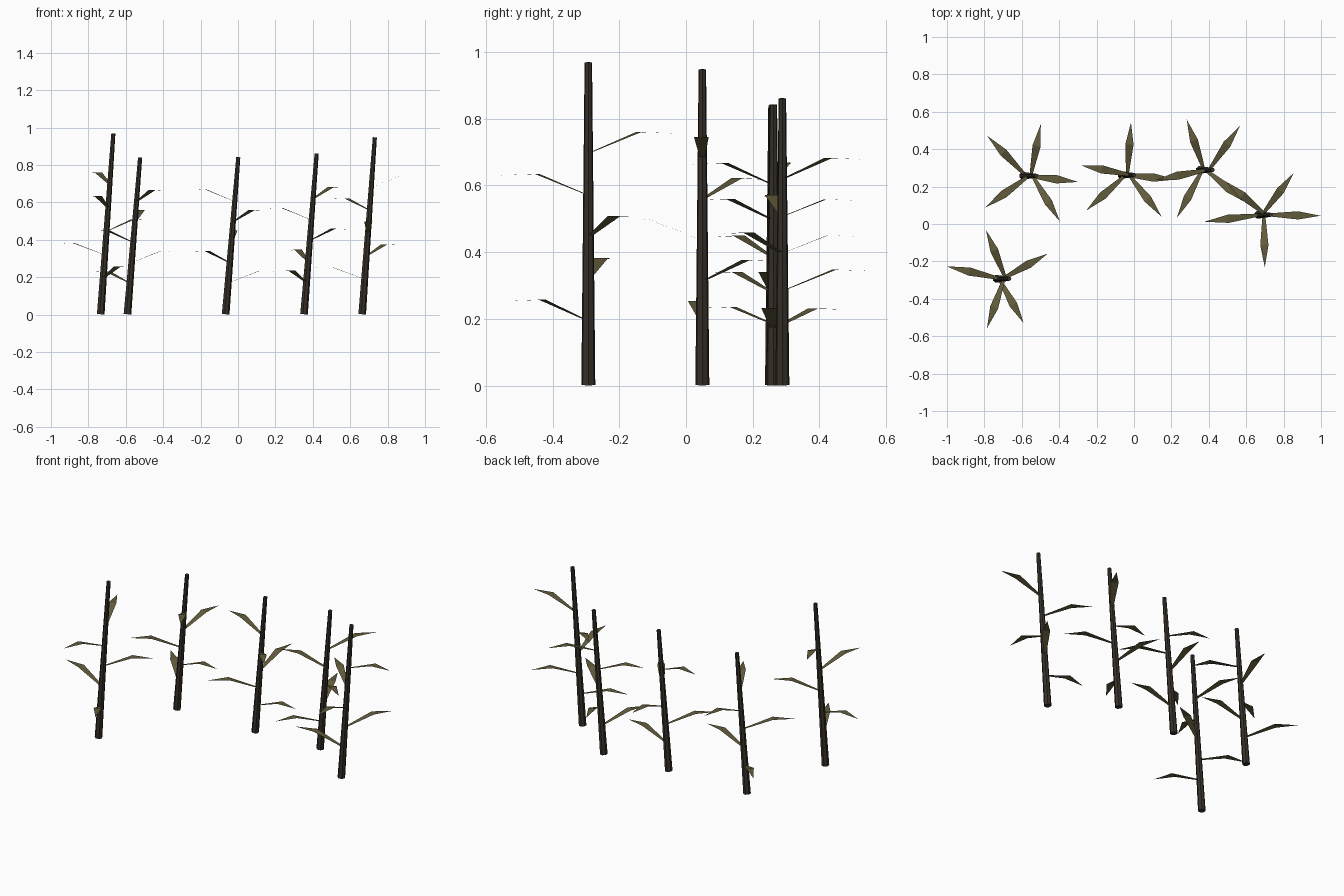
import bpy, bmesh, math
from mathutils import Matrix, Vector

if "Cube" in bpy.data.objects:
    bpy.data.objects.remove(bpy.data.objects["Cube"])

SHIFT = 0.068           # every stalk top sits this far towards +x
BASE_R, TOP_R = 0.0215, 0.0115
SIDES = 7


def material(name, rgb):
    m = bpy.data.materials.new(name)
    m.diffuse_color = (*rgb, 1)
    m.use_nodes = True
    m.node_tree.nodes["Principled BSDF"].inputs["Base Color"].default_value = m.diffuse_color
    return m


STALK = material("dark brown stalk", (0.038, 0.030, 0.022))
LEAF = material("dry olive leaf", (0.122, 0.104, 0.044))


def finish(bm, name, mat):
    me = bpy.data.meshes.new(name)
    bm.to_mesh(me)
    bm.free()
    me.materials.append(mat)
    bpy.context.collection.objects.link(bpy.data.objects.new(name, me))


def stalk(name, x, y, h):
    # tapered, leaning low-poly pole standing on the ground
    bm = bmesh.new()
    lean = math.atan(SHIFT / h)
    length = h / math.cos(lean)
    place = (Matrix.Translation((x, y, 0.002)) @ Matrix.Rotation(lean, 4, 'Y')
             @ Matrix.Translation((0, 0, length / 2)) @ Matrix.Rotation(-math.pi / 2, 4, 'Z'))
    bmesh.ops.create_cone(bm, cap_ends=True, segments=SIDES, radius1=BASE_R,
                          radius2=TOP_R, depth=length, matrix=place)
    finish(bm, name, STALK)


def add_leaf(bm, root, angle, length):
    # rising narrow blade that bends flat halfway and ends in a point
    turn = Matrix.Translation(root) @ Matrix.Rotation(math.radians(angle), 4, 'Z')
    mid, rise = 0.58 * length, 0.064
    pts = [(0.01, -0.008, 0.004), (0.01, 0.008, 0.004),
           (mid, 0.022, rise), (mid, -0.022, rise), (length, 0, rise - 0.004)]
    v = [bm.verts.new(turn @ Vector(p)) for p in pts]
    bm.faces.new((v[0], v[3], v[2], v[1]))
    bm.faces.new((v[3], v[4], v[2]))


# x, y, height, then leaves from the bottom up as (direction, length)
PLANTS = [
    (-0.735, -0.293, 0.967, [(-61, .272), (167, .297), (29, .277), (-109, .280), (112, .281)]),
    (-0.592, 0.258, 0.838, [(134, .297), (-7, .272), (-144, .290), (79, .280), (-59, .285)]),
    (-0.067, 0.262, 0.840, [(-5, .278), (-138, .284), (86, .282), (-52, .283), (169, .270)]),
    (0.352, 0.289, 0.859, [(-118, .290), (109, .284), (-39, .278), (-169, .278), (55, .290)]),
    (0.663, 0.049, 0.946, [(-173, .302), (53, .280), (-89, .280), (140, .278), (-1, .286)]),
]

for n, (x, y, h, leaves) in enumerate(PLANTS, 1):
    stalk(f"stalk_{n}", x, y, h)
    bm = bmesh.new()
    for i, (angle, length) in enumerate(leaves):
        f = 0.2 + 0.13 * i
        add_leaf(bm, Vector((x + f * SHIFT, y, f * h)), angle, length)
    finish(bm, f"leaves_{n}", LEAF)
